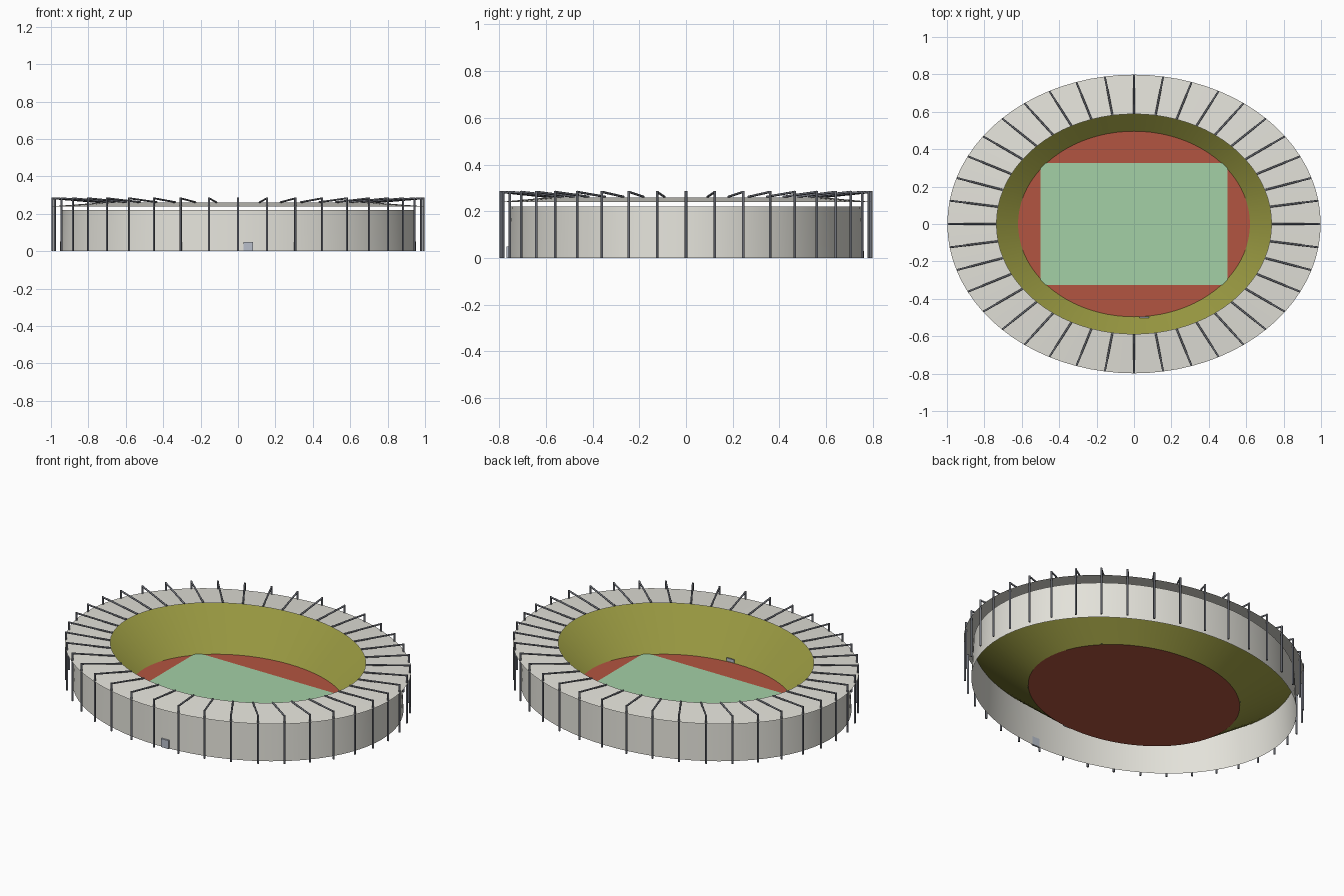
import bpy, bmesh, math
from mathutils import Vector

if "Cube" in bpy.data.objects:
    bpy.data.objects.remove(bpy.data.objects["Cube"])

ASPECT = 0.8      # every ring is an ellipse with this y/x ratio
BAYS = 40         # structural bays around the stadium


def material(name, r, g, b):
    m = bpy.data.materials.new(name)
    m.diffuse_color = (r, g, b, 1)
    m.use_nodes = True
    m.node_tree.nodes["Principled BSDF"].inputs["Base Color"].default_value = m.diffuse_color
    return m


CONCRETE = material("pale concrete", 0.77, 0.76, 0.70)
SEATING = material("olive seating", 0.30, 0.30, 0.05)
TRACK = material("red track", 0.45, 0.09, 0.052)
GRASS = material("pale grass", 0.37, 0.63, 0.38)
STEEL = material("dark steel", 0.17, 0.18, 0.21)
GATE = material("blue grey gate", 0.48, 0.52, 0.60)


def add_object(name, bm, mat, smooth=False):
    mesh = bpy.data.meshes.new(name)
    bm.to_mesh(mesh)
    bm.free()
    mesh.materials.append(mat)
    for p in mesh.polygons:
        p.use_smooth = smooth
    ob = bpy.data.objects.new(name, mesh)
    bpy.context.collection.objects.link(ob)
    return ob


def point(radius, angle, z):
    return Vector((radius * math.cos(angle), ASPECT * radius * math.sin(angle), z))


def elliptical_band(name, profile, sides, mat, smooth=False):
    """Sweep a (radius, z) profile around the ellipse."""
    bm = bmesh.new()
    rings = [[bm.verts.new(point(r, math.tau * i / sides, z)) for i in range(sides)]
             for r, z in profile]
    for a, b in zip(rings, rings[1:]):
        for i in range(sides):
            j = (i + 1) % sides
            bm.faces.new((a[i], a[j], b[j], b[i]))
    return add_object(name, bm, mat, smooth)


def box(name, low, high, mat):
    low, high = Vector(low), Vector(high)
    bm = bmesh.new()
    bmesh.ops.create_cube(bm, size=1)
    bmesh.ops.scale(bm, vec=high - low, verts=bm.verts)
    bmesh.ops.translate(bm, vec=(low + high) / 2, verts=bm.verts)
    return add_object(name, bm, mat)


def add_rod(bm, start, end, radius):
    axis = end - start
    turn = axis.to_track_quat('Z', 'Y').to_matrix().to_4x4()
    turn.translation = (start + end) / 2
    bmesh.ops.create_cone(bm, cap_ends=True, segments=8, radius1=radius,
                          radius2=radius, depth=axis.length, matrix=turn)


# Outer wall, seating bowl and sloping roof ring
elliptical_band("outer_wall", [(0.953, 0), (0.942, 0.22)], 2 * BAYS, CONCRETE, True)
elliptical_band("seating_bowl", [(0.942, 0.22), (0.62, 0.0)], 2 * BAYS, SEATING, True)
elliptical_band("roof_ring", [(0.998, 0.24), (0.735, 0.26)], 2 * BAYS, CONCRETE)

# Running track disc
bm = bmesh.new()
bm.faces.new([bm.verts.new(point(0.62, math.tau * i / 80, 0.0)) for i in range(80)])
add_object("track", bm, TRACK)

# Grass pitch, a thin sheet just above the track with its corners trimmed by the bowl
bm = bmesh.new()
corners = [(-0.5, -0.327), (0.5, -0.327), (0.5, 0.327), (-0.5, 0.327)]
bm.faces.new([bm.verts.new((x, y, 0.003)) for x, y in corners])
for side_x in (-1, 1):
    for side_y in (-1, 1):
        # trim along the ellipse chord so nothing shows under the bowl
        bmesh.ops.bisect_plane(bm, geom=bm.verts[:] + bm.edges[:] + bm.faces[:],
                               plane_co=(side_x * 0.488, side_y * 0.312, 0),
                               plane_no=(side_x * 0.488, side_y * 0.312 / ASPECT ** 2, 0),
                               clear_outer=True)
add_object("pitch", bm, GRASS)

# Posts outside the wall with sloping beams over the roof
posts, beams = bmesh.new(), bmesh.new()
for i in range(BAYS):
    a = math.tau * i / BAYS
    top = point(0.991, a, 0.283)
    add_rod(posts, point(0.991, a, 0), top + Vector((0, 0, 0.004)), 0.0055)
    add_rod(beams, top, point(0.737, a, 0.262), 0.005)
add_object("posts", posts, STEEL, True)
add_object("roof_beams", beams, STEEL, True)
for name in ("posts", "roof_beams"):
    bpy.context.view_layer.objects.active = bpy.data.objects[name]
    bpy.data.objects[name].select_set(True)
bpy.ops.object.shade_smooth_by_angle(angle=math.radians(50))

# Entrance gate at the wall and its opening onto the track
box("outer_gate", (0.03, -0.768, 0), (0.08, -0.757, 0.05), GATE)
box("inner_gate", (0.03, -0.502, 0.002), (0.08, -0.494, 0.02), GATE)
